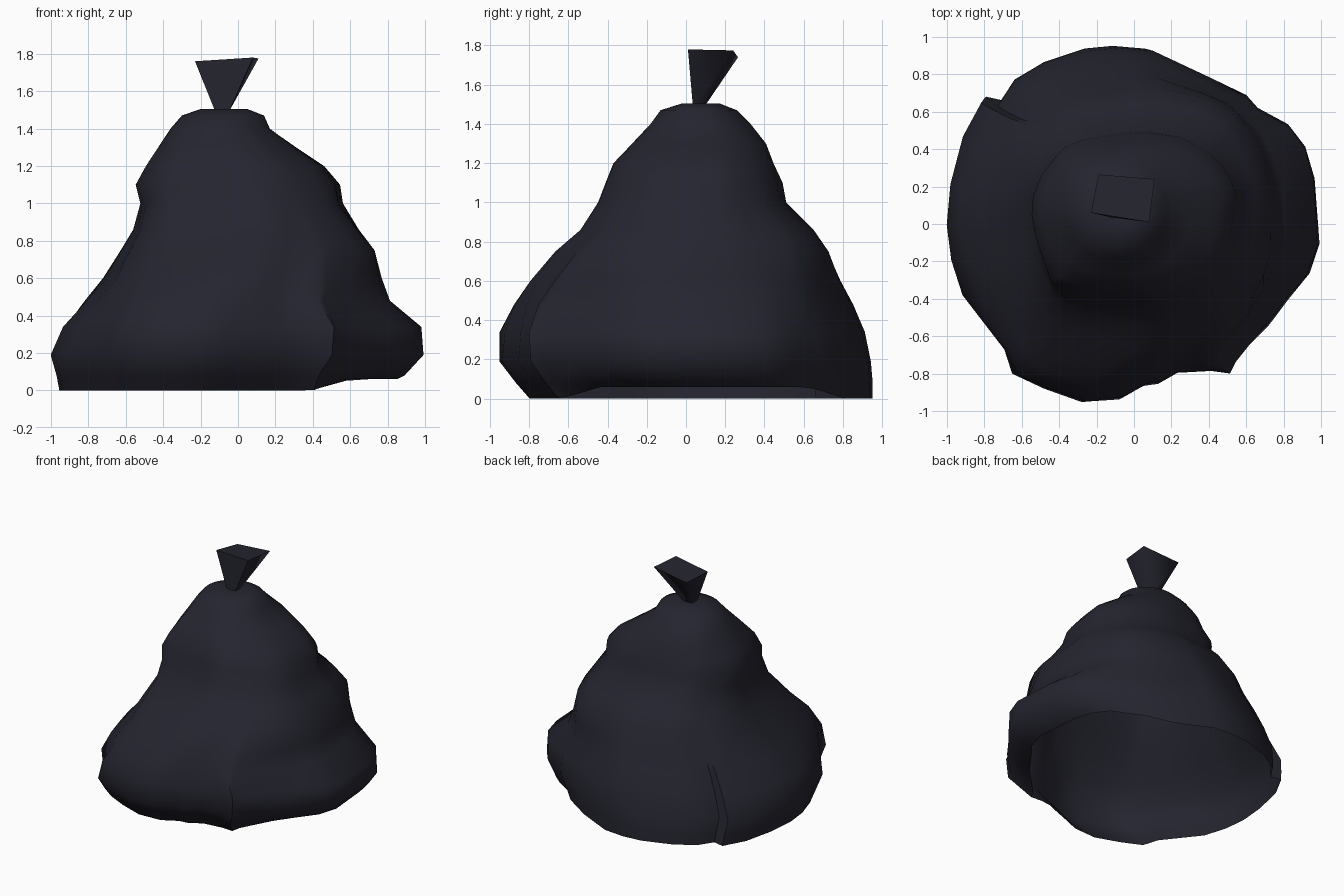
import bpy, bmesh, math
from mathutils import Vector, noise

if "Cube" in bpy.data.objects:
    bpy.data.objects.remove(bpy.data.objects["Cube"])

plastic = bpy.data.materials.new("dark navy plastic")
plastic.diffuse_color = (0.018, 0.018, 0.029, 1)
plastic.use_nodes = True
plastic.node_tree.nodes["Principled BSDF"].inputs["Base Color"].default_value = plastic.diffuse_color


def add_object(name, bm, angle):
    mesh = bpy.data.meshes.new(name)
    bm.to_mesh(mesh)
    bm.free()
    obj = bpy.data.objects.new(name, mesh)
    bpy.context.collection.objects.link(obj)
    mesh.materials.append(plastic)
    bpy.ops.object.select_all(action='DESELECT')
    obj.select_set(True)
    bpy.context.view_layer.objects.active = obj
    bpy.ops.object.shade_smooth_by_angle(angle=math.radians(angle))
    return obj


def smooth(a, b, t):
    t = min(max((t - a) / (b - a), 0), 1)
    return t * t * (3 - 2 * t)


# crumpled plan outline of the widest part, counter-clockwise from +x
outline = [(.99, -.1), (.96, .25), (.91, .42), (.82, .54), (.66, .63), (.6, .7),
           (.4, .8), (.1, .94), (-.08, .955), (-.24, .94), (-.48, .86),
           (-.65, .76), (-.73, .64), (-.82, .66), (-.92, .48), (-.98, .22),
           (-1, 0), (-.98, -.19), (-.92, -.38), (-.69, -.67), (-.65, -.8),
           (-.48, -.88), (-.28, -.95), (-.08, -.94), (.05, -.87), (.13, -.86),
           (.23, -.8), (.4, -.78), (.5, -.79), (.53, -.73), (.72, -.55),
           (.83, -.4), (.94, -.26)]

# levels: z, x min, x max, y min, y max
levels = [(0, -.955, .86, -.80, .95), (.08, -.97, .90, -.87, .95),
          (.19, -1, 1, -.95, .94), (.34, -.93, .98, -.94, .90),
          (.48, -.81, .82, -.88, .84), (.6, -.71, .79, -.79, .79),
          (.75, -.62, .76, -.66, .73), (.86, -.56, .66, -.53, .65),
          (1, -.525, .555, -.44, .51), (1.1, -.54, .53, -.40, .495),
          (1.2, -.48, .44, -.36, .45), (1.3, -.42, .30, -.27, .41),
          (1.4, -.36, .17, -.18, .33), (1.47, -.30, .14, -.13, .26),
          (1.505, -.20, .05, -.02, .17), (1.50, -.115, -.045, .03, .10)]

# bag body: open shell with folds fading towards the gathered top
bm = bmesh.new()
rings = []
for z, x0, x1, y0, y1 in levels:
    ring = []
    calm = smooth(.3, .9, z)
    for ox, oy in outline:
        a = math.atan2(oy, ox)
        c, s = math.cos(a), math.sin(a)
        # slightly squared section higher up
        power = 2 + .35 * calm * (1 - smooth(1.3, 1.5, z))
        r = (abs(c) ** power + abs(s) ** power) ** (-1 / power)
        u = ox + (r * c - ox) * calm
        v = oy / .953 + (r * s - oy / .953) * calm
        # soft crumples and one sharper fold at the front left
        mid = smooth(.1, .5, z) * (1 - smooth(1.2, 1.5, z))
        k = 1 + .07 * mid * noise.noise(Vector((2.2 * c, 2.2 * s, 2 * z)))
        k += .05 * mid * max(0, 1 - abs(a + 2.45) / .25)
        x = x0 + (x1 - x0) * (u * k + 1) / 2
        y = y0 + (y1 - y0) * (v * k + 1) / 2
        # rim lifted off the ground on the right side
        lift = .06 * smooth(.5, .8, c) * (z == 0)
        ring.append(bm.verts.new((x, y, z + lift)))
    rings.append(ring)
n = len(outline)
for low, high in zip(rings, rings[1:]):
    for i in range(n):
        j = (i + 1) % n
        bm.faces.new((low[i], low[j], high[j], high[i]))
add_object("bag_body", bm, 50)

# tied top: four-sided flare above the gathered neck
bm = bmesh.new()
top = [bm.verts.new(p) for p in ((.08, .01, 1.78), (.11, .24, 1.775),
                                 (-.19, .265, 1.74), (-.23, .06, 1.76))]
neck = [bm.verts.new((-.085 + dx * .036, .065 + dy * .03, 1.49))
        for dx, dy in ((1, -1), (1, 1), (-1, 1), (-1, -1))]
for i in range(4):
    j = (i + 1) % 4
    bm.faces.new((neck[i], neck[j], top[j], top[i]))
bm.faces.new(top)
add_object("tied_top", bm, 80)
